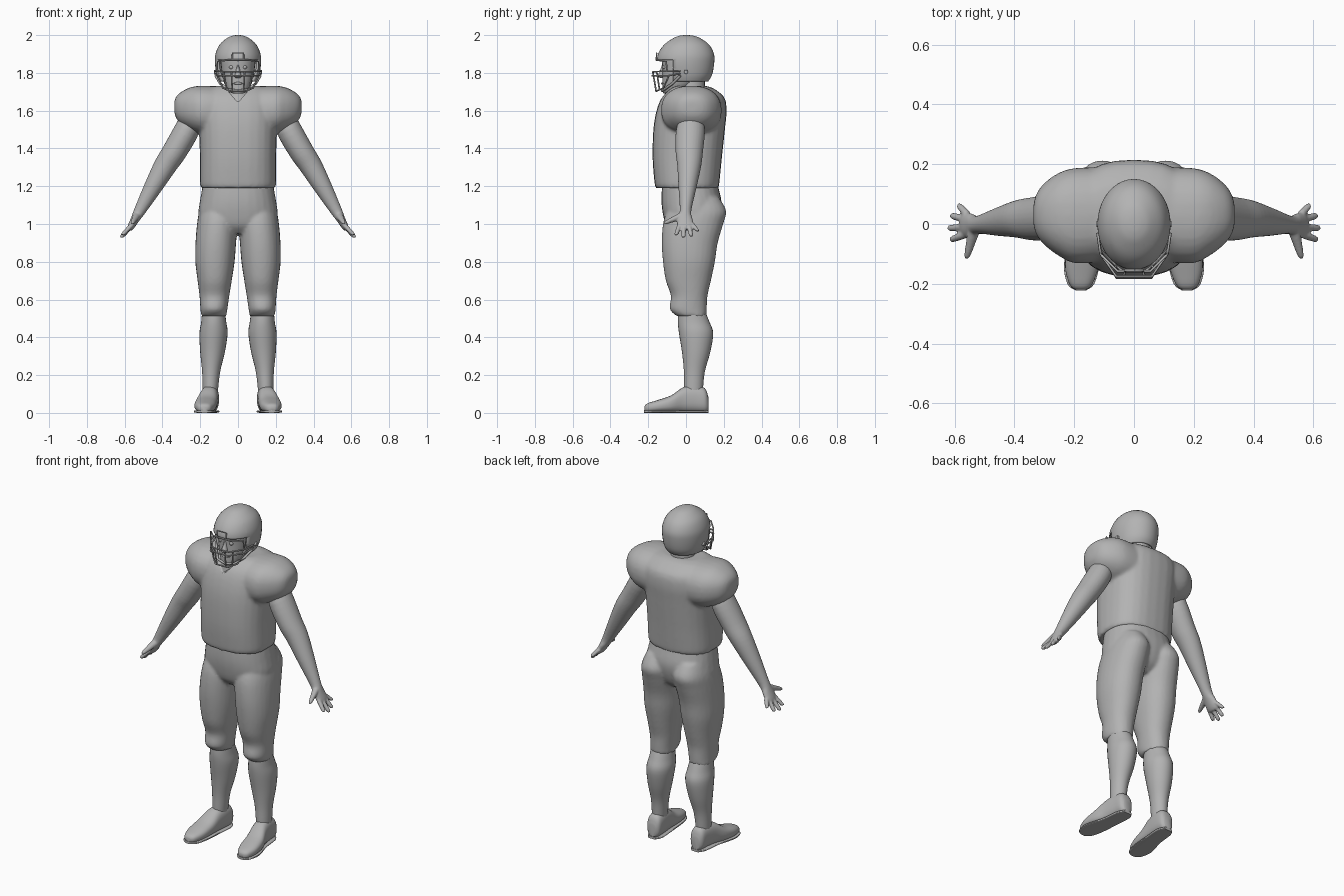
import bpy, bmesh, math
from mathutils import Vector

old = bpy.data.objects.get("Cube")
if old:
    bpy.data.objects.remove(old, do_unlink=True)

grey = bpy.data.materials.new("plain grey")
grey.use_nodes = True
grey.diffuse_color = (0.45, 0.45, 0.45, 1)
grey.node_tree.nodes["Principled BSDF"].inputs["Base Color"].default_value = grey.diffuse_color


# Cross-sections: a centre and two half-axis vectors
def zring(z, x0, x1, y0, y1):
    return (Vector(((x0 + x1) / 2, (y0 + y1) / 2, z)),
            Vector(((x1 - x0) / 2, 0, 0)), Vector((0, (y1 - y0) / 2, 0)))


def mid(z, hx, y0, y1):
    return zring(z, -hx, hx, y0, y1)


def xring(x, y0, y1, z0, z1):
    return (Vector((x, (y0 + y1) / 2, (z0 + z1) / 2)),
            Vector((0, (y1 - y0) / 2, 0)), Vector((0, 0, (z1 - z0) / 2)))


def yring(y, cx, hx, z0, z1):
    return (Vector((cx, y, (z0 + z1) / 2)),
            Vector((hx, 0, 0)), Vector((0, 0, (z1 - z0) / 2)))


ARM_OUT = Vector((0.88, 0, 0.47))
ARM_DOWN = Vector((0.47, 0, -0.88))


def armring(x, z, r, y0, y1):
    return (Vector((x, (y0 + y1) / 2, z)), ARM_OUT * r, Vector((0, (y1 - y0) / 2, 0)))


def spline(p, q, r, s, t):
    return 0.5 * (2 * q + (r - p) * t + (2 * p - 5 * q + 4 * r - s) * t * t
                  + (3 * q - p - 3 * r + s) * t ** 3)


def loft(bm, rings, side=1, power=2.0, sides=28, steps=4):
    """Skin a smooth run of superellipse sections, with closed ends."""
    n, dense = len(rings), []
    for i in range(n - 1):
        four = [rings[max(0, min(n - 1, i + k))] for k in (-1, 0, 1, 2)]
        for j in range(steps):
            dense.append([spline(*[f[c] for f in four], j / steps) for c in range(3)])
    dense.append(rings[-1])
    loops = []
    for c, u, v in dense:
        loop = []
        for k in range(sides):
            a = math.tau * k / sides
            ca, sa = math.cos(a), math.sin(a)
            p = c + u * math.copysign(abs(ca) ** (2 / power), ca) \
                  + v * math.copysign(abs(sa) ** (2 / power), sa)
            loop.append(bm.verts.new((p.x * side, p.y, p.z)))
        loops.append(loop)
    for a, b in zip(loops, loops[1:]):
        for k in range(sides):
            m = (k + 1) % sides
            bm.faces.new((a[k], a[m], b[m], b[k]))
    bm.faces.new(loops[0])
    bm.faces.new(loops[-1])


def finish(name, bm, voxel=0, smooth=4):
    bmesh.ops.recalc_face_normals(bm, faces=bm.faces[:])
    me = bpy.data.meshes.new(name)
    bm.to_mesh(me)
    bm.free()
    me.materials.append(grey)
    ob = bpy.data.objects.new(name, me)
    bpy.context.collection.objects.link(ob)
    bpy.ops.object.select_all(action='DESELECT')
    ob.select_set(True)
    bpy.context.view_layer.objects.active = ob
    bpy.ops.object.shade_smooth_by_angle(angle=math.radians(45))
    if voxel:
        mod = ob.modifiers.new("Blend", 'REMESH')
        mod.mode, mod.voxel_size, mod.use_smooth_shade = 'VOXEL', voxel, True
        soft = ob.modifiers.new("Soften", 'SMOOTH')
        soft.factor, soft.iterations = 0.5, smooth
    return ob


def part(name, rings, side=1, power=2.0, **kw):
    bm = bmesh.new()
    loft(bm, rings, side, power, **kw)
    return finish(name, bm)


# Jersey with shoulder pads
bm = bmesh.new()
loft(bm, [mid(1.19, .197, -.16, .172), mid(1.22, .202, -.167, .177),
          mid(1.35, .202, -.177, .19), mid(1.5, .206, -.173, .206),
          mid(1.6, .21, -.156, .215), mid(1.67, .2, -.128, .203),
          mid(1.715, .17, -.085, .15), mid(1.73, .12, -.06, .11)], power=2.5)
for s in (1, -1):
    loft(bm, [xring(.06, -.12, .19, 1.46, 1.727), xring(.19, -.132, .188, 1.475, 1.732),
              xring(.25, -.108, .172, 1.495, 1.724), xring(.3, -.07, .137, 1.525, 1.7),
              xring(.327, -.035, .1, 1.56, 1.675), xring(.337, 0, .06, 1.59, 1.65)],
         s, 2.3)
jersey = finish("jersey", bm, 0.01, 5)
collar = part("collar_cutter", [mid(1.65, .006, -.22, .02), mid(1.7, .05, -.2, .06),
                                mid(1.78, .1, -.2, .1)])
collar.hide_render = True
collar.display_type = 'WIRE'
cut = jersey.modifiers.new("Collar", 'BOOLEAN')
cut.operation, cut.object, cut.solver = 'DIFFERENCE', collar, 'EXACT'

# Pants
bm = bmesh.new()
loft(bm, [mid(.95, .12, -.07, .11), mid(.99, .19, -.105, .155), mid(1.05, .21, -.122, .18),
          mid(1.12, .202, -.13, .188), mid(1.2, .188, -.127, .17), mid(1.25, .18, -.12, .16)],
     power=2.3)
for s in (1, -1):
    loft(bm, [zring(.513, .062, .195, -.05, .108), zring(.55, .056, .199, -.086, .11),
              zring(.62, .046, .204, -.08, .114), zring(.7, .033, .214, -.107, .132),
              zring(.8, .018, .226, -.122, .153), zring(.9, .01, .225, -.128, .168),
              zring(1., .002, .217, -.122, .197), zring(1.07, .006, .205, -.1, .213),
              zring(1.14, .03, .18, -.06, .175)], s, 2.15)
finish("pants", bm, 0.009)

# Lower legs, shoes and soles
for s, tag in ((1, "left"), (-1, "right")):
    part(tag + "_shin", [zring(.54, .07, .19, -.04, .1), zring(.48, .062, .195, -.043, .125),
                         zring(.42, .055, .204, -.037, .144), zring(.32, .07, .2, -.021, .128),
                         zring(.22, .094, .19, -.011, .1), zring(.13, .105, .187, -.01, .09),
                         zring(.07, .11, .185, -.005, .085)], s)
    part(tag + "_shoe", [yring(-.22, .178, .016, .012, .035), yring(-.205, .178, .036, .004, .05),
                         yring(-.15, .175, .055, .003, .068), yring(-.08, .168, .057, .003, .092),
                         yring(-.015, .155, .049, .003, .135), yring(.05, .147, .046, .003, .145),
                         yring(.1, .145, .042, .003, .13), yring(.118, .145, .025, .012, .085)],
         s, 2.5)
    part(tag + "_sole", [yring(-.222, .178, .018, 0, .014), yring(-.2, .178, .045, 0, .014),
                         yring(-.13, .174, .06, 0, .014), yring(-.02, .155, .05, 0, .014),
                         yring(.08, .146, .047, 0, .014), yring(.12, .145, .026, 0, .014)], s, 4)

    # Arm and hand
    bm = bmesh.new()
    loft(bm, [armring(.235, 1.59, .05, -.02, .08), armring(.27, 1.5, .066, -.052, .1),
              armring(.335, 1.385, .065, -.055, .09), armring(.387, 1.305, .06, -.046, .08),
              armring(.45, 1.195, .048, -.04, .056), armring(.52, 1.07, .031, -.033, .028),
              armring(.545, 1.025, .023, -.047, .035), armring(.567, .985, .018, -.045, .042),
              armring(.575, .97, .012, -.035, .034)], s)
    for y0, x1, y1, z1 in ((-.033, .612, -.052, .942), (-.01, .62, -.014, .928),
                           (.014, .611, .028, .935), (.033, .587, .062, .962)):
        start, tip = Vector((.558, y0, 1.0)), Vector((x1, y1, z1))
        loft(bm, [(start.lerp(tip, t), ARM_OUT * r, Vector((0, r, 0)))
                  for t, r in ((0, .013), (.5, .0125), (.9, .011), (1, .006))], s, sides=12)
    start, tip = Vector((.535, -.02, 1.045)), Vector((.56, -.115, 1.005))
    loft(bm, [(start.lerp(tip, t), ARM_OUT * r, ARM_DOWN * r)
              for t, r in ((0, .022), (.5, .016), (.9, .011), (1, .006))], s, sides=12)
    finish(tag + "_arm", bm, 0.005, 3)

# Neck, face, nose and eyes
part("neck", [mid(1.58, .12, -.1, .12), mid(1.66, .085, -.06, .11),
              mid(1.72, .068, -.045, .1), mid(1.82, .065, -.05, .1)])
part("face", [mid(1.69, .025, -.118, -.06), mid(1.705, .05, -.125, -.01),
              mid(1.75, .075, -.125, .06), mid(1.82, .088, -.125, .09),
              mid(1.89, .09, -.125, .1), mid(1.94, .05, -.08, .06)], power=2.2)
part("nose", [mid(1.772, .012, -.13, -.1), mid(1.782, .018, -.15, -.1),
              mid(1.81, .012, -.138, -.1), mid(1.845, .007, -.126, -.1)], sides=12)
part("mouth", [xring(-.03, -.121, -.113, 1.742, 1.746), xring(0, -.132, -.115, 1.737, 1.752),
               xring(.03, -.121, -.113, 1.742, 1.746)], sides=12)
for s, tag in ((1, "left"), (-1, "right")):
    bm = bmesh.new()
    bmesh.ops.create_uvsphere(bm, u_segments=16, v_segments=10, radius=.012)
    bmesh.ops.translate(bm, verts=bm.verts[:], vec=(.035 * s, -.112, 1.83))
    finish(tag + "_eye", bm)

# Helmet shell with an open front
bm = bmesh.new()
loft(bm, [mid(1.755, .1, -.115, .118), mid(1.79, .113, -.135, .138),
          mid(1.85, .122, -.152, .149), mid(1.9, .119, -.148, .148),
          mid(1.95, .097, -.115, .122), mid(1.985, .057, -.065, .073),
          mid(1.997, .028, -.032, .038), mid(2., .006, -.006, .008)], sides=40)
BROW, CHEEK = 1.868, -.068
for point, normal in (((0, 0, BROW), (0, 0, 1)), ((0, CHEEK, 0), (0, 1, 0))):
    bmesh.ops.bisect_plane(bm, geom=bm.verts[:] + bm.edges[:] + bm.faces[:],
                           plane_co=point, plane_no=normal)
opening = []
for f in bm.faces:
    c = f.calc_center_median()
    if (c.y < CHEEK and c.z < BROW) or c.z < 1.7551:
        opening.append(f)
bmesh.ops.delete(bm, geom=opening, context='FACES')
helmet = finish("helmet", bm)
shell = helmet.modifiers.new("Thickness", 'SOLIDIFY')
shell.thickness = .012


# Face guard bars, chin straps and ear knobs
def bar(name, points, radius=.0045):
    cu = bpy.data.curves.new(name, 'CURVE')
    cu.dimensions, cu.bevel_depth, cu.bevel_resolution = '3D', radius, 1
    cu.use_fill_caps = True
    sp = cu.splines.new('POLY')
    sp.points.add(len(points) - 1)
    for p, co in zip(sp.points, points):
        p.co = (*co, 1)
    cu.materials.append(grey)
    ob = bpy.data.objects.new(name, cu)
    bpy.context.collection.objects.link(ob)
    bpy.ops.object.select_all(action='DESELECT')
    ob.select_set(True)
    bpy.context.view_layer.objects.active = ob
    bpy.ops.object.convert(target='MESH')


def both(half):
    return half + [(-x, y, z) for x, y, z in reversed(half)]


bar("upper_guard_bar", both([(.122, -.03, 1.81), (.112, -.1, 1.808), (.06, -.175, 1.807)]))
bar("middle_guard_bar", both([(.122, -.03, 1.795), (.11, -.1, 1.785), (.058, -.18, 1.785)]))
bar("lower_guard_bar", both([(.11, -.09, 1.785), (.08, -.12, 1.72), (.04, -.158, 1.703)]))
bar("brow_bar", both([(.112, -.1, 1.808), (.108, -.105, 1.86), (.055, -.158, 1.868)]))
bar("brow_clip", both([(.03, -.158, 1.866), (.03, -.155, 1.905)]), .004)
for s, tag in ((1, "left"), (-1, "right")):
    bar(tag + "_inner_guard_bar", [(.035 * s, -.176, 1.807), (.03 * s, -.158, 1.703)])
    bar(tag + "_outer_guard_bar", [(.075 * s, -.155, 1.807), (.06 * s, -.14, 1.71)])
    bar(tag + "_chin_strap", [(.118 * s, -.03, 1.785), (.095 * s, -.07, 1.745),
                              (.055 * s, -.115, 1.712), (0, -.127, 1.705)], .007)
    part(tag + "_ear_knob", [xring(.112, -.012, .012, 1.793, 1.817),
                             xring(.126, -.01, .01, 1.795, 1.815)], s, sides=14)
